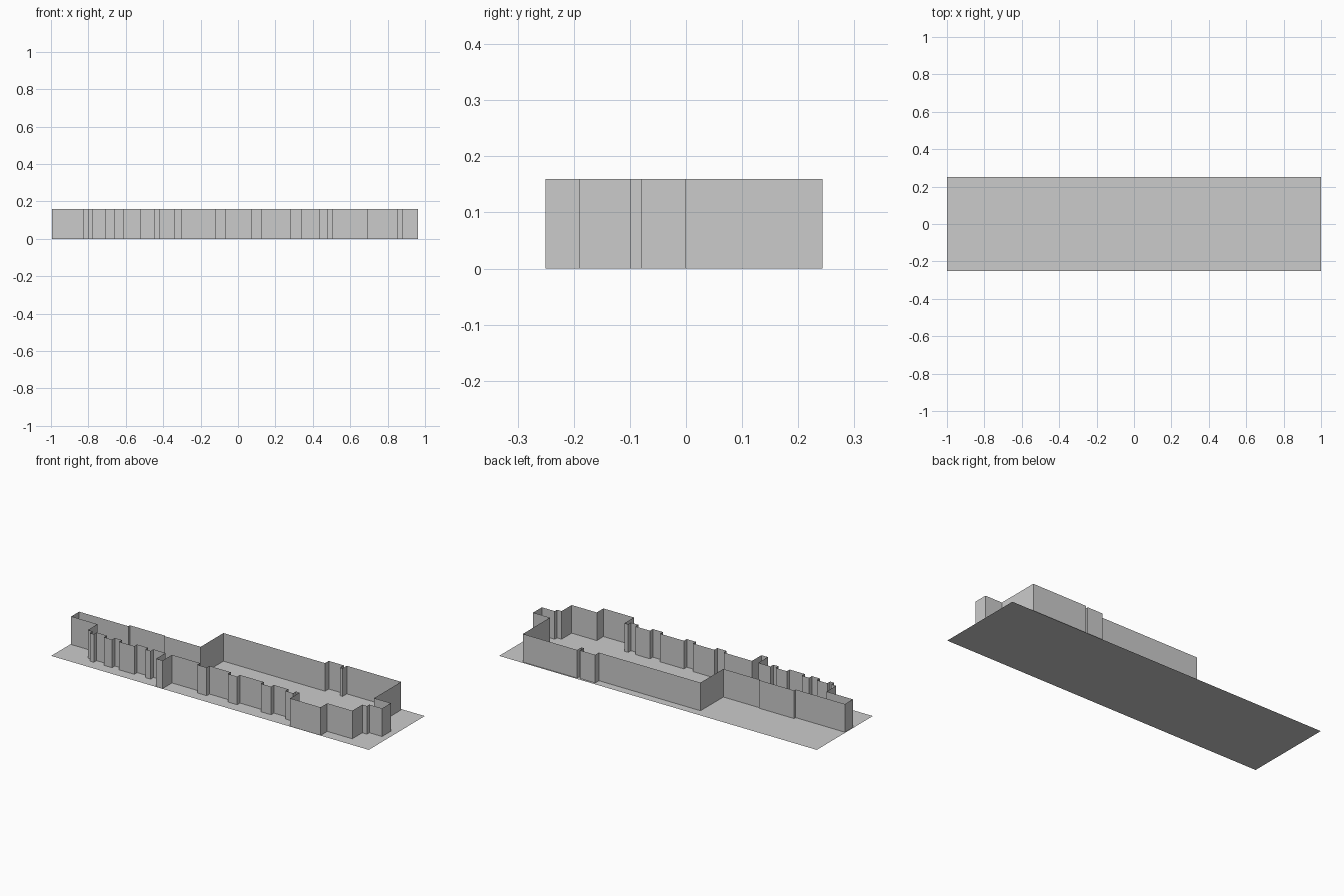
import bpy, bmesh

cube = bpy.data.objects.get("Cube")
if cube:
    bpy.data.objects.remove(cube, do_unlink=True)

HEIGHT = 0.16
BAY_Y, WALL_Y = -0.19, -0.165

grey = bpy.data.materials.new("plain grey")
grey.use_nodes = True
grey.diffuse_color = (0.6, 0.6, 0.6, 1)
bsdf = next(n for n in grey.node_tree.nodes if n.type == 'BSDF_PRINCIPLED')
bsdf.inputs["Base Color"].default_value = (0.6, 0.6, 0.6, 1)


def make_object(name, bm):
    mesh = bpy.data.meshes.new(name)
    bm.to_mesh(mesh)
    bm.free()
    mesh.materials.append(grey)
    obj = bpy.data.objects.new(name, mesh)
    bpy.context.collection.objects.link(obj)
    return obj


def wall(name, path):
    """Thin upright sheet that follows a plan path."""
    bm = bmesh.new()
    low = [bm.verts.new((x, y, 0)) for x, y in path]
    high = [bm.verts.new((x, y, HEIGHT)) for x, y in path]
    for i in range(len(path) - 1):
        bm.faces.new((low[i], low[i + 1], high[i + 1], high[i]))
    return make_object(name, bm)


# Ground sheet
bm = bmesh.new()
bm.faces.new([bm.verts.new((x, y, 0)) for x, y in
              ((-1, -0.252), (1, -0.252), (1, 0.252), (-1, 0.252))])
make_object("ground_plate", bm)

# Front wall with shallow bays and one deep porch: (start x, end x, front y)
bays = [(-0.80, -0.775, BAY_Y), (-0.71, -0.66, BAY_Y), (-0.615, -0.52, BAY_Y),
        (-0.45, -0.417, BAY_Y), (-0.34, -0.30, -0.25), (-0.123, -0.064, BAY_Y),
        (0.07, 0.128, BAY_Y), (0.278, 0.342, BAY_Y), (0.433, 0.48, BAY_Y)]
front = [(-0.83, -0.079), (-0.83, WALL_Y)]
for x0, x1, y in bays:
    front += [(x0, WALL_Y), (x0, y), (x1, y), (x1, WALL_Y)]
front += [(0.503, WALL_Y), (0.503, -0.25)]
wall("front_wall", front)

# Projecting block at the front left and the stepped end
wall("left_end_wall", [(0.503, -0.25), (0.695, -0.25), (0.695, BAY_Y),
                       (0.853, BAY_Y), (0.853, -0.10), (0.882, -0.10),
                       (0.882, -0.079), (0.963, -0.079), (0.963, 0), (0.857, 0)])

# Rear wing with a recess and a slim pier
wall("rear_wing_wall", [(0.857, 0), (0.857, 0.243), (0.515, 0.243),
                        (0.515, 0.205), (0.50, 0.205), (0.50, 0.238),
                        (0.405, 0.238), (0.405, 0.205), (-0.235, 0.205),
                        (-0.235, 0)])

# Straight rear wall with two small steps, and the right end
wall("rear_wall", [(-0.235, 0), (-0.465, 0), (-0.465, 0.006), (-0.685, 0.006),
                   (-0.685, -0.008), (-0.995, -0.008)])
wall("right_end_wall", [(-0.995, -0.008), (-0.995, -0.079), (-0.83, -0.079)])
